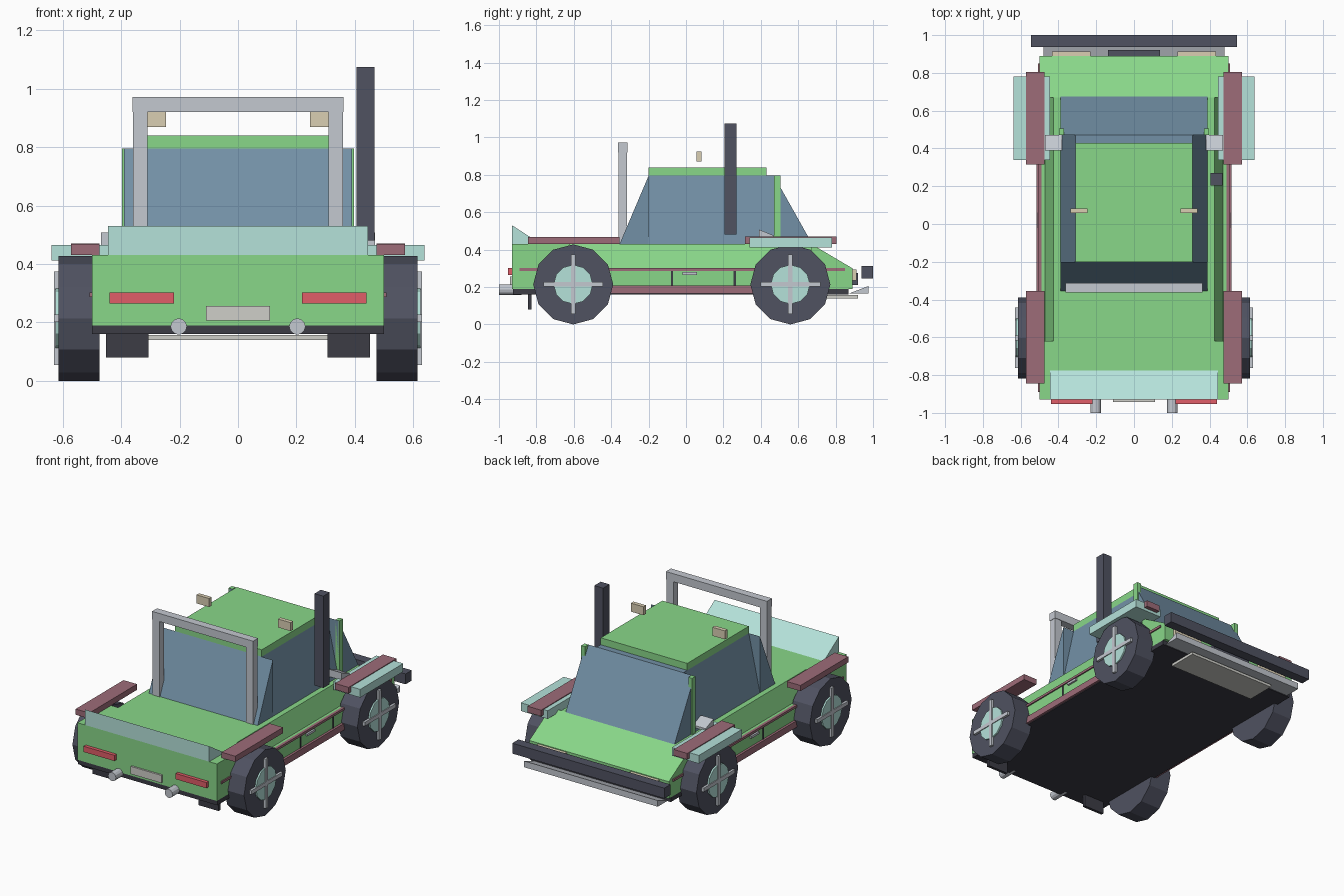
import bpy, bmesh, math
from mathutils import Matrix

if "Cube" in bpy.data.objects:
    bpy.data.objects.remove(bpy.data.objects["Cube"])

COLORS = {
    "green": (0.25, 0.68, 0.25), "glass": (0.17, 0.28, 0.38), "dark": (0.08, 0.085, 0.12),
    "black": (0.045, 0.045, 0.06), "maroon": (0.34, 0.15, 0.19), "teal": (0.46, 0.76, 0.70),
    "grey": (0.55, 0.58, 0.63), "beige": (0.70, 0.62, 0.45), "red": (0.75, 0.11, 0.14),
    "plate": (0.62, 0.62, 0.58),
}
MATS = {}
for key, c in COLORS.items():
    MATS[key] = bpy.data.materials.new(key)
    MATS[key].diffuse_color = (*c, 1)


def finish(name, bm, color):
    bmesh.ops.recalc_face_normals(bm, faces=bm.faces)
    me = bpy.data.meshes.new(name)
    bm.to_mesh(me)
    bm.free()
    ob = bpy.data.objects.new(name, me)
    me.materials.append(MATS[color])
    bpy.context.collection.objects.link(ob)
    return ob


def prism(name, profile, x0, x1, color):
    """Extrude a (y, z) profile along x."""
    bm = bmesh.new()
    f = bm.faces.new([bm.verts.new((x0, y, z)) for y, z in profile])
    ext = bmesh.ops.extrude_face_region(bm, geom=[f])["geom"]
    verts = [v for v in ext if isinstance(v, bmesh.types.BMVert)]
    bmesh.ops.translate(bm, verts=verts, vec=(x1 - x0, 0, 0))
    return finish(name, bm, color)


def box(name, x, y, z, color):
    (y0, y1), (z0, z1) = y, z
    return prism(name, [(y0, z0), (y1, z0), (y1, z1), (y0, z1)], x[0], x[1], color)


def taper(name, half_low, half_top, y, z, color):
    """Box whose sides lean inward towards the top."""
    ob = box(name, (-half_low, half_low), y, z, color)
    for v in ob.data.vertices:
        if v.co.z > (z[0] + z[1]) / 2:
            v.co.x *= half_top / half_low
    return ob


def pair(name, x, y, z, color):
    """The same box on both sides."""
    box("right_" + name, x, y, z, color)
    box("left_" + name, (-x[1], -x[0]), y, z, color)


def cylinder(name, center, r, depth, axis, sides, color):
    bm = bmesh.new()
    bmesh.ops.create_cone(bm, cap_ends=True, segments=sides, radius1=r, radius2=r, depth=depth)
    rot = Matrix.Rotation(math.pi / 2, 4, "Y" if axis == "x" else "X")
    bmesh.ops.transform(bm, verts=bm.verts, matrix=Matrix.Translation(center) @ rot)
    return finish(name, bm, color)


# Body: lower tub, rear deck, leaning middle and hood
box("lower_body", (-0.5, 0.5), (-0.93, 0.89), (0.19, 0.30), "green")
box("rear_deck", (-0.5, 0.5), (-0.93, -0.62), (0.30, 0.43), "green")
taper("upper_body", 0.47, 0.425, (-0.62, 0.67), (0.30, 0.43), "green")
prism("hood", [(0.67, 0.30), (0.89, 0.30), (0.67, 0.43)], -0.5, 0.5, "green")
box("chassis", (-0.5, 0.5), (-0.925, 0.87), (0.16, 0.19), "black")
prism("rear_spoiler", [(-0.93, 0.43), (-0.775, 0.43), (-0.93, 0.53)], -0.445, 0.445, "teal")

# Cabin glass, roof and pillars
taper("cabin_glass", 0.39, 0.31, (-0.2, 0.47), (0.43, 0.795), "glass")
prism("rear_window", [(-0.355, 0.43), (-0.2, 0.43), (-0.2, 0.795)], -0.39, 0.39, "glass")
prism("windshield", [(0.47, 0.43), (0.675, 0.43), (0.47, 0.795)], -0.39, 0.39, "glass")
box("roof", (-0.31, 0.31), (-0.2, 0.43), (0.795, 0.84), "green")
pair("windshield_pillar", (0.37, 0.398), (0.47, 0.505), (0.43, 0.795), "green")

# Roll bar, roof lamps, snorkel
pair("roll_bar_post", (0.31, 0.36), (-0.36, -0.315), (0.43, 0.92), "grey")
box("roll_bar_top", (-0.362, 0.362), (-0.363, -0.312), (0.92, 0.972), "grey")
pair("roof_lamp", (0.247, 0.337), (0.057, 0.083), (0.87, 0.925), "beige")
box("snorkel", (0.405, 0.468), (0.205, 0.27), (0.48, 1.075), "dark")

# Fenders, sills, trim, doors, mirrors
pair("rear_fender", (0.475, 0.572), (-0.845, -0.355), (0.43, 0.467), "maroon")
pair("front_fender", (0.475, 0.572), (0.315, 0.805), (0.43, 0.47), "maroon")
pair("front_flare", (0.445, 0.638), (0.34, 0.78), (0.412, 0.465), "teal")
pair("side_sill", (0.47, 0.515), (-0.45, 0.40), (0.165, 0.208), "maroon")
pair("side_trim", (0.49, 0.508), (-0.89, 0.85), (0.287, 0.302), "maroon")
pair("door_handle", (0.49, 0.512), (-0.02, 0.06), (0.265, 0.28), "grey")
for i, y in enumerate((-0.075, 0.26)):
    pair(f"door_seam_{i}", (0.49, 0.503), (y - 0.006, y + 0.006), (0.205, 0.288), "black")
mirror_profile = [(0.39, 0.46), (0.47, 0.46), (0.47, 0.475), (0.39, 0.508)]
prism("right_mirror", mirror_profile, 0.38, 0.47, "grey")
prism("left_mirror", mirror_profile, -0.47, -0.38, "grey")

# Wheels with hubs and crossed spokes
for side, s in (("right", 1), ("left", -1)):
    for end, y in (("rear", -0.603), ("front", 0.558)):
        n = f"{side}_{end}_"
        cylinder(n + "tyre", (s * 0.545, y, 0.214), 0.214, 0.14, "x", 12, "dark")
        cylinder(n + "hub", (s * 0.61, y, 0.214), 0.105, 0.03, "x", 12, "teal")
        xs = sorted((s * 0.605, s * 0.63))
        box(n + "spoke_upright", xs, (y - 0.0125, y + 0.0125), (0.055, 0.375), "grey")
        box(n + "spoke_level", xs, (y - 0.16, y + 0.16), (0.202, 0.227), "grey")

# Tail end
pair("tail_light", (0.22, 0.44), (-0.952, -0.925), (0.265, 0.302), "red")
box("number_plate", (-0.11, 0.11), (-0.942, -0.925), (0.207, 0.256), "plate")
pair("mud_flap", (0.307, 0.452), (-0.845, -0.827), (0.08, 0.17), "black")
for side, s in (("right", 1), ("left", -1)):
    cylinder(side + "_exhaust", (s * 0.203, -0.94, 0.186), 0.028, 0.12, "y", 12, "grey")

# Front end
box("front_bumper", (-0.545, 0.545), (0.937, 1.0), (0.245, 0.312), "dark")
prism("lower_bumper", [(0.87, 0.165), (0.975, 0.165), (0.975, 0.205)], -0.48, 0.48, "grey")
box("skid_plate", (-0.31, 0.31), (0.73, 0.92), (0.14, 0.157), "plate")
pair("headlight", (0.23, 0.435), (0.88, 0.912), (0.235, 0.295), "beige")
box("grille", (-0.137, 0.137), (0.88, 0.92), (0.21, 0.275), "dark")

for m in bpy.data.materials:
    if m.users and not m.is_grease_pencil:
        m.use_nodes = True
        m.node_tree.nodes["Principled BSDF"].inputs["Base Color"].default_value = m.diffuse_color
